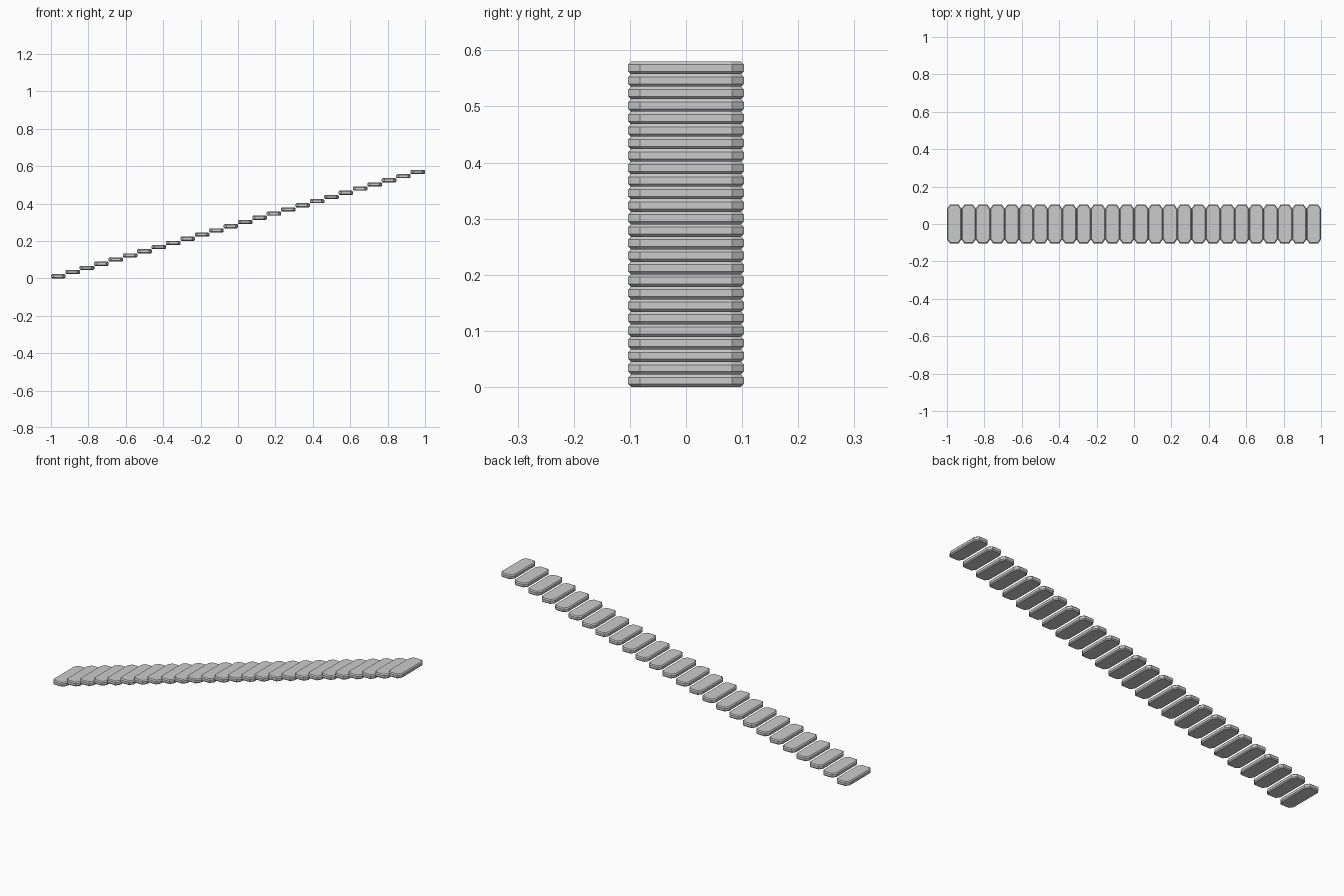
import bpy, bmesh

if "Cube" in bpy.data.objects:
    bpy.data.objects.remove(bpy.data.objects["Cube"])

N, L, W, T = 26, 0.078, 0.206, 0.0223      # count, tread depth, width, thickness
CX, CY, B = 0.015, 0.021, 0.005            # corner cut, edge chamfer
PX, PZ = (2 - L) / (N - 1), (0.58 - T) / (N - 1)


def ring(bm, inset, z):
    a, b = L / 2 - inset, W / 2 - inset
    cx, cy = CX - inset * 0.4, CY - inset * 0.4
    pts = [(a, -b + cy), (a, b - cy), (a - cx, b), (-a + cx, b),
           (-a, b - cy), (-a, -b + cy), (-a + cx, -b), (a - cx, -b)]
    return [bm.verts.new((x, y, z)) for x, y in pts]


# one slab: octagonal plan with chamfered top and bottom rims
bm = bmesh.new()
rings = [ring(bm, i, z) for i, z in ((B, 0), (0, B), (0, T - B), (B, T))]
for lo, hi in zip(rings, rings[1:]):
    for k in range(8):
        j = (k + 1) % 8
        bm.faces.new((lo[k], lo[j], hi[j], hi[k]))
bm.faces.new(rings[0][::-1])
bm.faces.new(rings[-1])
mesh = bpy.data.meshes.new("step")
bm.to_mesh(mesh)
bm.free()

# rising flight of steps
for i in range(N):
    ob = bpy.data.objects.new(f"step_{i + 1}", mesh)
    ob.location = (-1 + L / 2 + i * PX, 0, i * PZ)
    bpy.context.collection.objects.link(ob)
